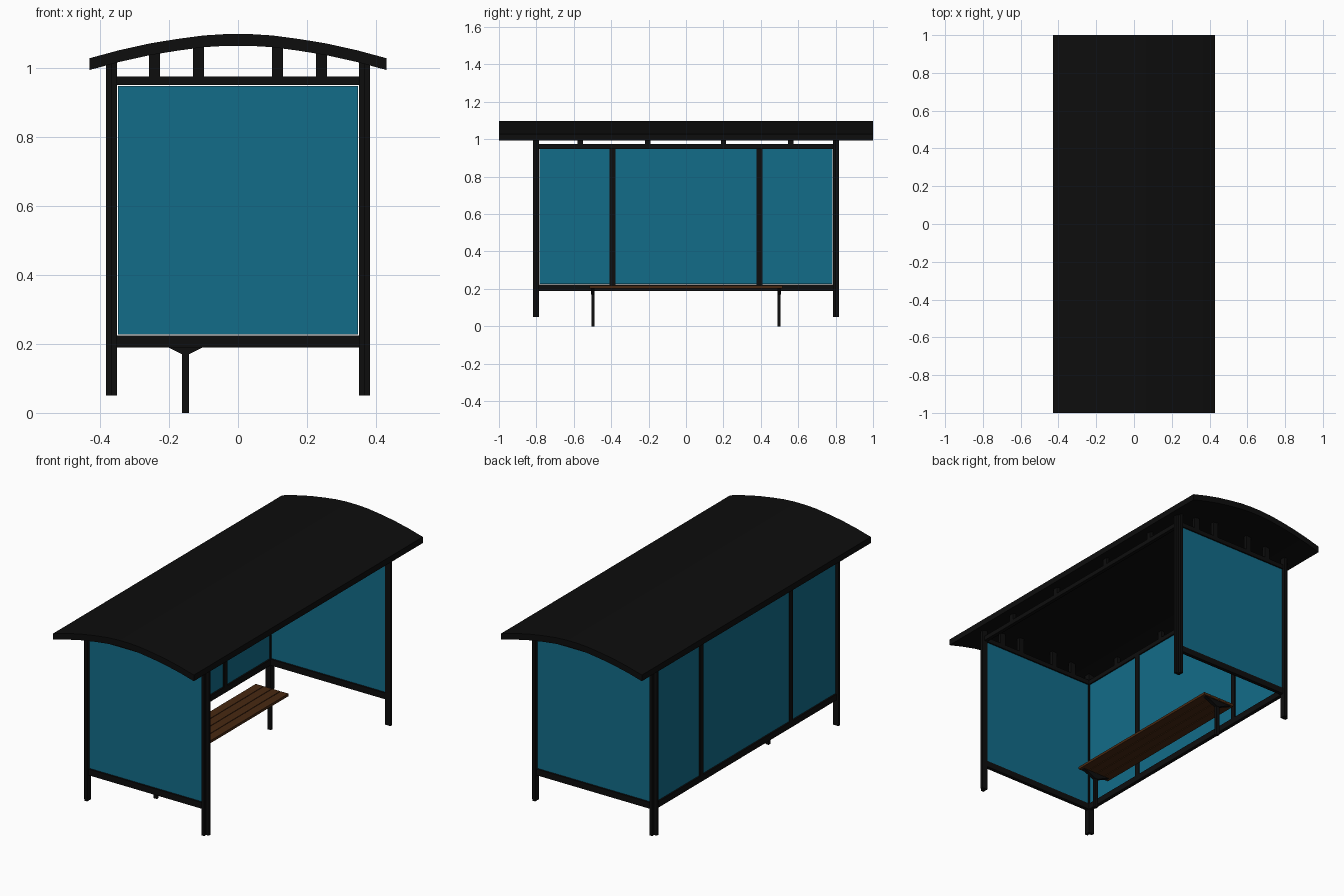
import bpy, bmesh

if "Cube" in bpy.data.objects:
    bpy.data.objects.remove(bpy.data.objects["Cube"])


def material(name, rgb):
    m = bpy.data.materials.new(name)
    m.diffuse_color = (*rgb, 1)
    m.use_nodes = True
    m.node_tree.nodes["Principled BSDF"].inputs["Base Color"].default_value = m.diffuse_color
    return m


BLACK = material("black_metal", (0.004, 0.004, 0.004))
GLASS = material("teal_glass", (0.006, 0.15, 0.25))
WOOD = material("brown_wood", (0.065, 0.022, 0.006))


def finish(name, bm, mat):
    bmesh.ops.recalc_face_normals(bm, faces=bm.faces[:])
    me = bpy.data.meshes.new(name)
    bm.to_mesh(me)
    bm.free()
    me.materials.append(mat)
    ob = bpy.data.objects.new(name, me)
    bpy.context.collection.objects.link(ob)
    return ob


def prism(name, pts, vec, mat):
    """Extrude a closed polygon of 3D points along vec."""
    bm = bmesh.new()
    face = bm.faces.new([bm.verts.new(p) for p in pts])
    new = bmesh.ops.extrude_face_region(bm, geom=[face])["geom"]
    bmesh.ops.translate(bm, vec=vec, verts=[g for g in new if isinstance(g, bmesh.types.BMVert)])
    # restore the starting cap if the extrusion consumed it
    bmesh.ops.holes_fill(bm, edges=[e for e in bm.edges if e.is_boundary])
    return finish(name, bm, mat)


def box(name, x, y, z, mat=BLACK):
    x, y = sorted(x), sorted(y)
    pts = [(x[0], y[0], z[0]), (x[1], y[0], z[0]), (x[1], y[1], z[0]), (x[0], y[1], z[0])]
    return prism(name, pts, (0, 0, z[1] - z[0]), mat)


# Curved roof: arc profile swept along y
half = [(0.43, 1.027), (0.345, 1.05), (0.255, 1.07), (0.175, 1.083), (0.1, 1.093), (0.035, 1.097)]
top = half + [(-x, z) for x, z in reversed(half)]
profile = top + [(x, z - 0.034) for x, z in reversed(top)]
roof = prism("roof", [(x, -1, z) for x, z in profile], (0, 2, 0), BLACK)
bpy.context.view_layer.objects.active = roof
roof.select_set(True)
bpy.ops.object.shade_smooth_by_angle(angle=0.5)

# Corner posts: angle section with the notch facing outward
xi, xo, yi, yo, t = 0.35, 0.382, 0.785, 0.818, 0.016
section = [(xi, yi), (xo, yi), (xo, yi + t), (xi + t, yi + t), (xi + t, yo), (xi, yo)]
for sx in (-1, 1):
    for sy in (-1, 1):
        prism("corner_post", [(sx * x, sy * y, 0.05) for x, y in section], (0, 0, 0.965), BLACK)

LOW, HIGH, PANE = (0.19, 0.224), (0.949, 0.974), (0.227, 0.947)

# End walls: rails, glass and roof struts
for s in (-1, 1):
    depth = (s * yi, s * (yi + 0.02))
    box("end_bottom_rail", (-xi, xi), depth, LOW)
    box("end_top_rail", (-xi, xi), depth, HIGH)
    box("end_glass", (-0.348, 0.348), (s * 0.79, s * 0.8), PANE, GLASS)
    for x, z in ((0.242, 1.045), (0.114, 1.065)):
        for m in (-1, 1):
            box("end_strut", (m * x - 0.016, m * x + 0.016), depth, (0.97, z))

# Long sides: top rails and roof struts
for s in (-1, 1):
    depth = (s * xi, s * (xi + 0.02))
    box("side_top_rail", depth, (-yi, yi), HIGH)
    for y in (-0.565, -0.205, 0.2, 0.56):
        box("side_strut", depth, (y - 0.014, y + 0.014), (0.97, 1.025))

# Back wall on -x: bottom rail, mullions and three panes
box("back_bottom_rail", (-xi - 0.02, -xi), (-yi, yi), LOW)
for s in (-1, 1):
    box("back_mullion", (-xi - 0.02, -xi), (s * 0.377, s * 0.408), (0.224, 0.949))
for y in ((-0.783, -0.408), (-0.377, 0.377), (0.408, 0.783)):
    box("back_glass", (-0.365, -0.355), y, PANE, GLASS)

# Bench: four slats on two legs with flared brackets
for i in range(4):
    x = -0.252 + i * 0.051
    box("seat_slat", (x, x + 0.047), (-0.515, 0.515), (0.203, 0.217), WOOD)
bracket = [(-0.162, 0.17), (-0.142, 0.17), (-0.102, 0.19), (-0.065, 0.203), (-0.239, 0.203), (-0.202, 0.19)]
for s in (-1, 1):
    y = s * 0.498
    box("bench_leg", (-0.162, -0.142), (y - 0.008, y + 0.008), (0, 0.175))
    prism("bench_bracket", [(x, y - 0.01, z) for x, z in bracket], (0, 0.02, 0), BLACK)
